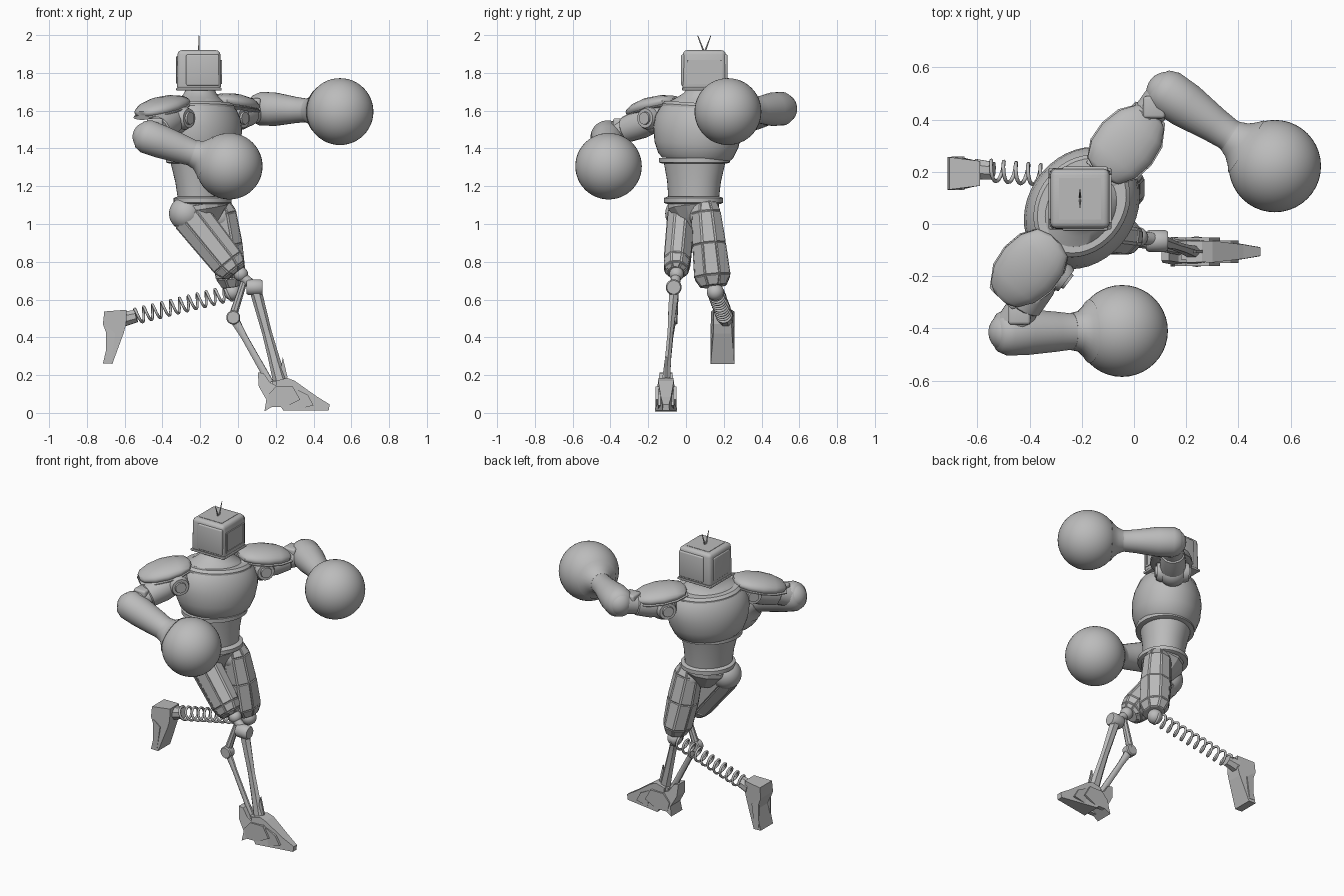
import bpy, bmesh, math
from mathutils import Vector as V

cube = bpy.data.objects.get("Cube")
if cube:
    bpy.data.objects.remove(cube)

grey = bpy.data.materials.new("plain_grey")
grey.use_nodes = True
grey.diffuse_color = (0.5, 0.5, 0.5, 1)
grey.node_tree.nodes["Principled BSDF"].inputs["Base Color"].default_value = (0.5, 0.5, 0.5, 1)
UP = V((0, 0, 1))
SIDE = V((0.6, 0.8, 0))       # shoulder line
FACE = V((0.8, -0.6, 0))      # way the chest faces


def finish(name, bm, smooth=False):
    bmesh.ops.recalc_face_normals(bm, faces=bm.faces[:])
    mesh = bpy.data.meshes.new(name)
    bm.to_mesh(mesh)
    bm.free()
    mesh.materials.append(grey)
    ob = bpy.data.objects.new(name, mesh)
    bpy.context.collection.objects.link(ob)
    if smooth:
        bpy.ops.object.select_all(action="DESELECT")
        ob.select_set(True)
        bpy.context.view_layer.objects.active = ob
        bpy.ops.object.shade_smooth_by_angle(angle=math.radians(40))
    return ob


def limb(name, a, b, prof, sides=24, side=None, smooth=True, panel=0):
    """Loft from a to b; prof holds (position, radius across, radius deep)."""
    a, b = V(a), V(b)
    w = (b - a).normalized()
    u = V(side) if side else w.cross(UP if abs(w.z) < 0.95 else V((1, 0, 0)))
    u = (u - w * u.dot(w)).normalized()
    v = w.cross(u)
    bm = bmesh.new()
    rings = []
    for p in prof:
        t, ru, rv = p if len(p) == 3 else (p[0], p[1], p[1])
        ring = []
        for i in range(sides):
            g = math.tau * (i + 0.5) / sides
            ring.append(bm.verts.new(a.lerp(b, t) + u * ru * math.cos(g) + v * rv * math.sin(g)))
        rings.append(ring)
    walls = []
    for r, s in zip(rings, rings[1:]):
        for i in range(sides):
            j = (i + 1) % sides
            walls.append(bm.faces.new((r[i], r[j], s[j], s[i])))
    bm.faces.new(rings[0])
    bm.faces.new(rings[-1])
    if panel:
        bmesh.ops.recalc_face_normals(bm, faces=bm.faces[:])
        bmesh.ops.inset_individual(bm, faces=walls, thickness=0.007, depth=panel)
    return finish(name, bm, smooth)


def rod(name, a, b, r, r2=None, sides=16, smooth=True):
    return limb(name, a, b, [(0, r), (1, r2 or r)], sides, None, smooth)


def disc(name, c, axis, half, r):
    c, d = V(c), V(axis).normalized() * half
    return limb(name, c - d, c + d, [(0, r * .6), (0, r * .85), (.12, r), (.88, r), (1, r * .85), (1, r * .6)])


def ball(name, c, r):
    bm = bmesh.new()
    bmesh.ops.create_uvsphere(bm, u_segments=40, v_segments=24, radius=r)
    bmesh.ops.translate(bm, verts=bm.verts, vec=V(c))
    return finish(name, bm, True)


def slab(name, pts, y, half, taper=lambda x, z: 1):
    """Extrude an x-z outline across y; taper(x, z) scales the half width."""
    bm = bmesh.new()
    sides = []
    for s in (-1, 1):
        sides.append([bm.verts.new((x, y + s * half * taper(x, z), z)) for x, z in pts])
    n = len(pts)
    for i in range(n):
        j = (i + 1) % n
        bm.faces.new((sides[0][i], sides[0][j], sides[1][j], sides[1][i]))
    for s in sides:
        bm.faces.new(s)
    return finish(name, bm)


def box(name, c, size, bevel=0, shrink=1):
    bm = bmesh.new()
    bmesh.ops.create_cube(bm, size=1)
    for v in bm.verts:
        k = shrink if v.co.z > 0 else 1
        v.co = V(c) + V((v.co.x * size[0] * k, v.co.y * size[1] * k, v.co.z * size[2]))
    if bevel:
        bmesh.ops.bevel(bm, geom=bm.edges[:], offset=bevel, segments=3, profile=.5, affect="EDGES")
    return finish(name, bm, bool(bevel))


# Head: boxy monitor with side panels, screen frame and twin antennae
HX, HY, HZ = -0.207, 0.097, 1.815
box("head", (HX, HY, HZ), (.235, .235, .21), .022, .96)
for s, n in ((-1, "right"), (1, "left")):
    box("head_panel_" + n, (HX + .02, HY + s * .113, HZ), (.175, .02, .165), .008)
    rod("antenna_" + n, (HX, HY + s * .004, 1.915), (HX, HY + s * .035, 1.998), .005, .002, 6)
    box("screen_post_" + n, (HX + .116, HY + s * .088, HZ - .01), (.012, .008, .125))
    box("screen_rail_" + n, (HX + .115, HY, HZ - .01 + s * .06), (.012, .18, .008))
box("head_back_panel", (HX - .112, HY, HZ), (.016, .165, .15), .007)
box("screen", (HX + .114, HY, HZ - .01), (.006, .165, .11))
box("top_vent", (HX, HY, 1.919), (.16, .16, .006))
box("head_base", (HX, HY, 1.714), (.24, .235, .014), .004)

# Torso
limb("neck", (-.2, .07, 1.6), (-.2, .09, 1.73),
     [(0, .18, .145), (.2, .175, .14), (.4, .135, .11), (.6, .1, .09), (.8, .08, .08), (1, .08, .08)], 40, SIDE)
limb("chest", (-.2, .05, 1.34), (-.2, .07, 1.63),
     [(0, .185, .16), (.08, .21, .18), (.28, .235, .2), (.55, .25, .205), (.75, .245, .195),
      (.9, .222, .178), (1, .195, .16)], 40, SIDE)
limb("collar", (-.2, .068, 1.61), (-.2, .07, 1.64),
     [(0, .21, .17), (.5, .21, .17), (1, .195, .155), (1, .17, .135)], 40, SIDE)
limb("rib_band", (-.2, .045, 1.32), (-.2, .045, 1.35), [(0, .18, .15), (.2, .197, .172), (1, .197, .172)], 40, SIDE)
limb("waist", (-.19, .04, 1.12), (-.2, .045, 1.33), [(0, .14, .118), (.5, .15, .128), (1, .172, .148)], 40, SIDE)
limb("belt", (-.187, .04, 1.105), (-.187, .04, 1.145),
     [(0, .145, .13), (.2, .162, .148), (.8, .162, .148), (1, .145, .13)], 40, SIDE)
limb("pelvis", (-.165, .045, .98), (-.185, .04, 1.11),
     [(0, .05, .04), (.35, .1, .08), (.8, .145, .125), (1, .145, .125)], 12, SIDE, False)


# Arms
def arm(tag, shoulder, elbow, glove, r, pad_a, pad_b, wrist):
    s, e, g = V(shoulder), V(elbow), V(glove)
    limb(tag + "_shoulder_pad", pad_a, pad_b,
         [(0, .03, .012), (.06, .08, .03), (.25, .112, .046), (.5, .122, .053), (.75, .107, .046),
          (.94, .07, .03), (1, .035, .012)], 20)
    limb(tag + "_pad_rim", V(pad_a) - UP * .022, V(pad_b) - UP * .022,
         [(0, .07, .012), (.25, .119, .014), (.5, .128, .014), (.75, .114, .014), (1, .06, .012)], 16, None, False)
    ball(tag + "_shoulder_joint", s, .085)
    disc(tag + "_shoulder_hub", s, FACE, .095, .06)
    disc(tag + "_shoulder_cap", s, FACE, .105, .038)
    limb(tag + "_upper_arm", s, e, [(0, .07), (.3, .078), (.6, .07), (.62, .062), (1, .07)], 16)
    box(tag + "_arm_plate", s.lerp(e, .72) + UP * .04, (.085, .085, .06), .012)
    w = (g - e).normalized()
    ball(tag + "_elbow", e, .078)
    limb(tag + "_forearm", e - w * .06, g - w * r * .75,
         [(0, .045), (.05, .075), (.14, .09), (.35, .088), (.65, wrist * 1.1), (.8, wrist), (.88, wrist * 1.05),
          (.95, .088), (1, .11)], 28)
    ball(tag + "_glove", g, r)
    limb(tag + "_glove_cuff", g - w * r * 1.16, g - w * r * .75,
         [(0, wrist * 1.03), (.4, .078), (.75, .1), (1, .122)], 28)


arm("right", (-.335, -.16, 1.56), (-.48, -.415, 1.462), (-.046, -.41, 1.306), .176,
    (-.3, -.06, 1.655), (-.51, -.285, 1.585), .07)
arm("left", (-.045, .3, 1.56), (.125, .505, 1.61), (.54, .222, 1.595), .177,
    (-.13, .19, 1.655), (.075, .425, 1.62), .063)

# Thighs: faceted shells with long raised panels
ball("right_hip", (-.275, -.02, 1.055), .09)
limb("right_thigh", (-.29, -.02, 1.09), (-.01, -.053, .74),
     [(0, .055, .06), (.14, .075, .105), (.84, .072, .094), (.95, .064, .075), (1, .04, .05)],
     8, (0, 1, 0), False, .004)
ball("left_hip", (-.1, .1, 1.04), .08)
limb("left_thigh", (-.1, .1, 1.11), (-.03, .145, .67),
     [(0, .06, .06), (.12, .08, .085), (.5, .092, .092), (.88, .1, .082), (1, .07, .055)],
     8, (0, 1, 0), False, .004)

# Right lower leg: knee, main strut and linkage
ball("right_knee", (.015, -.05, .735), .038)
rod("knee_link", (.0, -.05, .74), (.09, -.06, .665), .026)
disc("knee_barrel", (.088, -.065, .665), (1, 0, 0), .042, .042)
limb("main_shin", (.09, -.062, .66), (.23, -.108, .14),
     [(0, .03, .032), (.15, .026, .03), (.45, .017, .026), (.7, .018, .03), (1, .026, .038)], 6, (0, 1, 0), False)
rod("upper_link", (.03, -.055, .69), (-.025, -.065, .52), .018, .022, 8)
disc("link_pivot", (-.025, -.07, .505), (0, 1, 0), .026, .037)
limb("rear_link", (-.025, -.07, .505), (.17, -.105, .16), [(0, .02, .026), (.3, .013, .018), (1, .014, .02)], 8)

# Right foot: layered angular plates
FY = -.106
slab("foot_toe", [(.2, .17), (.26, .185), (.3, .17), (.42, .085), (.485, .045), (.48, .012), (.24, .012), (.21, .06)],
     FY, .06, lambda x, z: max(.25, min(1, (.56 - x) / .26)) * (1 - 1.8 * z))
slab("foot_heel", [(.105, .215), (.135, .21), (.17, .16), (.235, .13), (.21, .05), (.14, .008), (.15, .07), (.11, .14)],
     FY, .058, lambda x, z: 1 - 1.9 * z)
slab("ankle_block", [(.18, .17), (.215, .17), (.265, .18), (.25, .08), (.19, .06)], FY, .03)
slab("ankle_spike", [(.215, .17), (.237, .295), (.262, .19), (.24, .13)], FY, .006)
for s, n in ((-1, "right"), (1, "left")):
    slab("foot_plate_" + n, [(.155, .09), (.2, .14), (.29, .14), (.33, .07), (.25, .03), (.17, .03)], FY + s * .041, .014)
    slab("toe_plate_" + n, [(.3, .13), (.37, .095), (.4, .04), (.32, .02)], FY + s * .03, .013)

# Left lower leg: coil spring and block foot
ball("left_knee", (-.03, .155, .64), .045)
A, B = V((-.03, .158, .637)), V((-.55, .205, .51))
w = (B - A).normalized()
u = w.cross(UP).normalized()
v = w.cross(u)
curve = bpy.data.curves.new("leg_spring", "CURVE")
curve.dimensions = "3D"
curve.bevel_depth = 0.0075
curve.bevel_resolution = 1
turns, steps = 11, 18
path = curve.splines.new("POLY")
path.points.add(turns * steps)
for i, p in enumerate(path.points):
    g = math.tau * i / steps
    p.co = (*(A.lerp(B, i / (turns * steps)) + (u * math.cos(g) + v * math.sin(g)) * .039), 1)
curve.materials.append(grey)
bpy.context.collection.objects.link(bpy.data.objects.new("leg_spring", curve))
rod("spring_seat", B - w * .012, B + w * .06, .036, .042, 8, False)
slab("block_foot", [(-.708, .537), (-.59, .546), (-.592, .47), (-.606, .42), (-.665, .26),
                    (-.715, .262), (-.685, .39), (-.715, .47)], .194, .063,
     lambda x, z: 1 - 2 * (x + .715) * (z > .4))
for s in (-1, 1):
    slab("foot_rib_" + ("left" if s > 0 else "right"), [(-.7, .46), (-.65, .42), (-.67, .28), (-.7, .28)],
         .194 + s * .058, .006)
